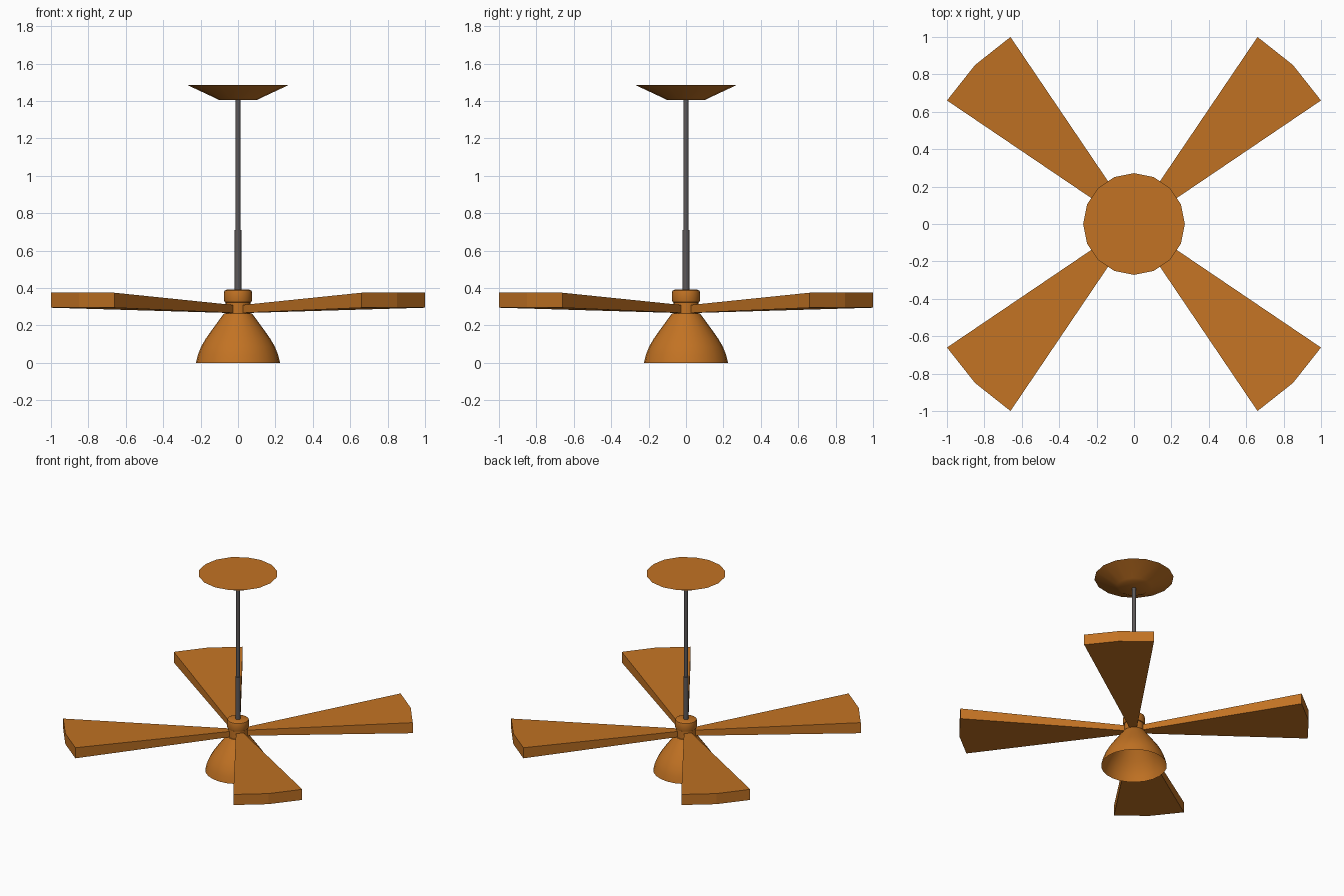
import bpy
import bmesh
import math

if "Cube" in bpy.data.objects:
    bpy.data.objects.remove(bpy.data.objects["Cube"])


def material(name, colour):
    m = bpy.data.materials.new(name)
    m.diffuse_color = colour
    m.use_nodes = True
    m.node_tree.nodes["Principled BSDF"].inputs["Base Color"].default_value = m.diffuse_color
    return m


WOOD = material("orange_wood", (0.54, 0.17, 0.017, 1))
METAL = material("dark_metal", (0.11, 0.10, 0.10, 1))


def finish(bm, name, mat, smooth):
    mesh = bpy.data.meshes.new(name)
    bm.to_mesh(mesh)
    bm.free()
    obj = bpy.data.objects.new(name, mesh)
    bpy.context.collection.objects.link(obj)
    mesh.materials.append(mat)
    if smooth:
        bpy.ops.object.select_all(action='DESELECT')
        obj.select_set(True)
        bpy.context.view_layer.objects.active = obj
        bpy.ops.object.shade_smooth_by_angle(angle=math.radians(35))
    return obj


def lathe(name, profile, sides, mat, bottom=True, top=True):
    """Turn a bottom-to-top (radius, z) profile around the z axis."""
    bm = bmesh.new()
    rings = []
    for r, z in profile:
        angles = [2 * math.pi * i / sides for i in range(sides)]
        rings.append([bm.verts.new((r * math.cos(a), r * math.sin(a), z)) for a in angles])
    for low, high in zip(rings, rings[1:]):
        for i in range(sides):
            j = (i + 1) % sides
            bm.faces.new((low[i], low[j], high[j], high[i]))
    if bottom:
        bm.faces.new(rings[0][::-1])
    if top:
        bm.faces.new(rings[-1])
    return finish(bm, name, mat, True)


def blade(name, angle):
    """Flared wedge rising gently outwards, with a two-segment tip."""
    outline = [(0.05, -0.023), (1.174, -0.24), (1.202, 0), (1.174, 0.24), (0.05, 0.023)]
    c, s = math.cos(angle), math.sin(angle)
    bm = bmesh.new()
    layers = []
    for z_in, z_out in ((0.267, 0.295), (0.309, 0.375)):
        ring = []
        for r, t in outline:
            z = z_in if r < 0.5 else z_out
            ring.append(bm.verts.new((r * c - t * s, r * s + t * c, z)))
        layers.append(ring)
    low, high = layers
    n = len(outline)
    bm.faces.new(low[::-1])
    bm.faces.new(high)
    for i in range(n):
        j = (i + 1) % n
        bm.faces.new((low[i], low[j], high[j], high[i]))
    return finish(bm, name, mat=WOOD, smooth=False)


# Ceiling canopy
lathe("ceiling_canopy", [(0.10, 1.405), (0.122, 1.416), (0.272, 1.486)], 16, WOOD)

# Down rod and its thicker lower sleeve
lathe("down_rod", [(0.014, 0.70), (0.014, 1.41)], 16, METAL)
lathe("rod_sleeve", [(0.018, 0.38), (0.018, 0.71)], 16, METAL)

# Motor hub with rounded rims, and the neck holding the blades
lathe("motor_hub", [(0.062, 0.320), (0.072, 0.325), (0.075, 0.335), (0.075, 0.375),
                    (0.072, 0.386), (0.062, 0.391)], 24, WOOD)
lathe("blade_neck", [(0.068, 0.262), (0.068, 0.322)], 16, WOOD)

# Four blades on the diagonals
for k in range(4):
    blade(f"blade_{k + 1}", math.radians(45 + 90 * k))

# Hollow bell-shaped lamp shade, open below
lathe("lamp_shade", [(0.225, 0.0), (0.214, 0.045), (0.197, 0.087), (0.172, 0.130),
                     (0.138, 0.178), (0.103, 0.226), (0.075, 0.264)], 24, WOOD, bottom=False)
